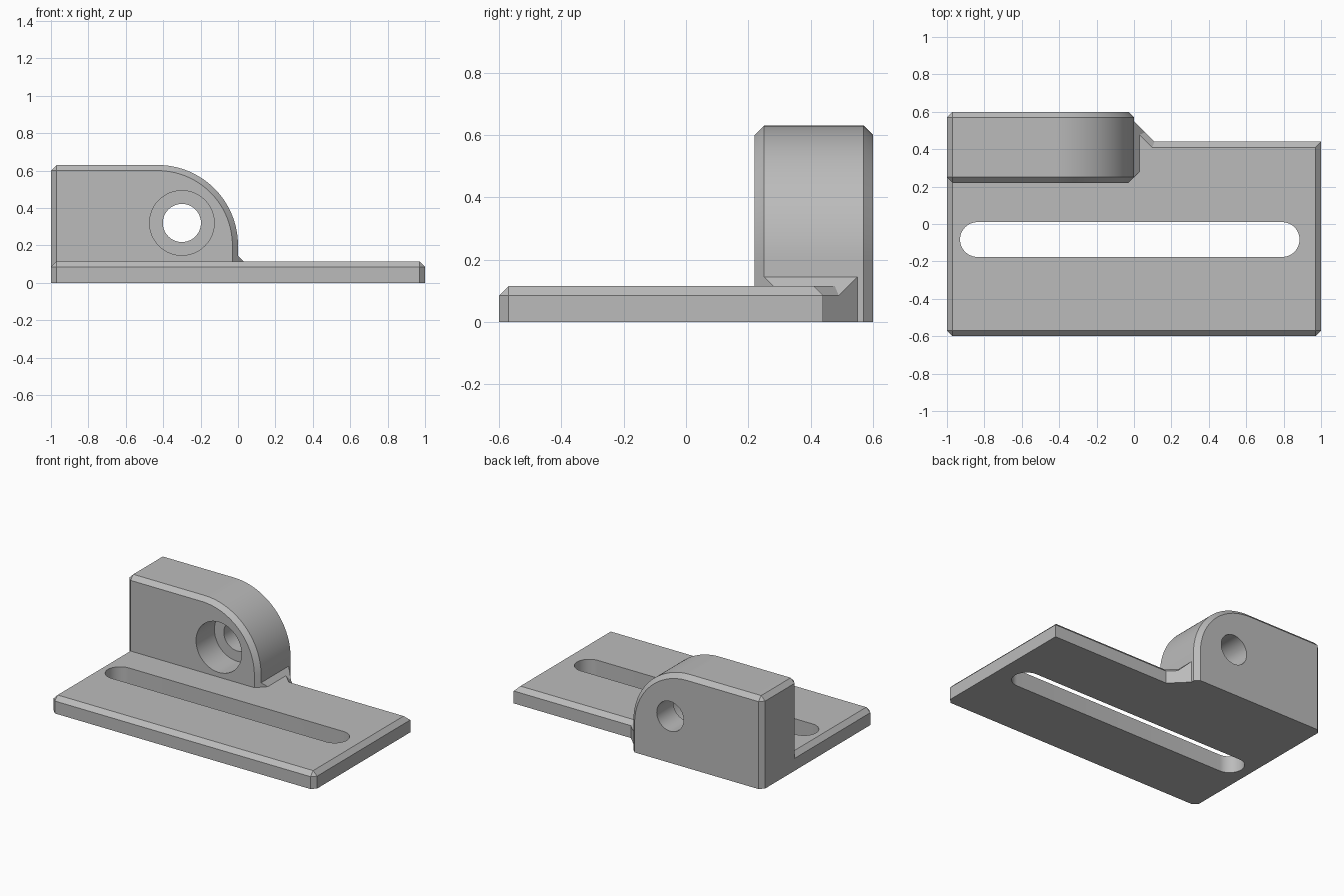
import bpy, bmesh, math
from mathutils import Vector

cube = bpy.data.objects.get("Cube")
if cube:
    bpy.data.objects.remove(cube, do_unlink=True)

CH = 0.03          # chamfer size
SLAB = 0.115       # plate thickness

grey = bpy.data.materials.new("plain_grey")
grey.use_nodes = True
colour = (0.5, 0.5, 0.5, 1)
grey.diffuse_color = colour
grey.node_tree.nodes["Principled BSDF"].inputs["Base Color"].default_value = colour


def finish(bm, name):
    bmesh.ops.recalc_face_normals(bm, faces=bm.faces)
    mesh = bpy.data.meshes.new(name)
    bm.to_mesh(mesh)
    bm.free()
    mesh.materials.append(grey)
    ob = bpy.data.objects.new(name, mesh)
    bpy.context.collection.objects.link(ob)
    return ob


def prism(points, direction, name, bevel_rule=None):
    """Extrude a closed outline and chamfer the edges chosen by a rule."""
    bm = bmesh.new()
    face = bm.faces.new([bm.verts.new(p) for p in points])
    ext = bmesh.ops.extrude_face_region(bm, geom=[face])
    moved = [g for g in ext["geom"] if isinstance(g, bmesh.types.BMVert)]
    bmesh.ops.translate(bm, verts=moved, vec=direction)
    bmesh.ops.recalc_face_normals(bm, faces=bm.faces)
    if bevel_rule:
        edges = [e for e in bm.edges if bevel_rule(e.verts[0].co, e.verts[1].co)]
        bmesh.ops.bevel(bm, geom=edges, offset=CH, offset_type='OFFSET',
                        segments=1, affect='EDGES', profile=0.5)
    return finish(bm, name)


def arc(cx, cy, r, start, end, steps):
    angles = [math.radians(start + (end - start) * i / steps) for i in range(steps + 1)]
    return [(cx + r * math.cos(a), cy + r * math.sin(a)) for a in angles]


def near(a, b):
    return abs(a - b) < 1e-4


def combine(target, other, operation):
    mod = target.modifiers.new(operation.lower(), 'BOOLEAN')
    mod.operation, mod.solver, mod.object = operation, 'EXACT', other
    bpy.context.view_layer.objects.active = target
    bpy.ops.object.modifier_apply(modifier=mod.name)
    bpy.data.objects.remove(other, do_unlink=True)


# Base plate with a diagonal gusset behind the lug
outline = [(-1, -0.6), (1, -0.6), (1, 0.44), (0.11, 0.44), (0, 0.55), (-1, 0.55)]


def plate_edges(a, b):
    top = near(a.z, SLAB) and near(b.z, SLAB)
    front_corner = near(a.y, -0.6) and near(b.y, -0.6) and near(a.x, b.x)
    return top or front_corner


bracket = prism([(x, y, 0) for x, y in outline], Vector((0, 0, SLAB)),
                "mounting_bracket", plate_edges)

# Upright lug with one rounded shoulder
profile = [(-1, 0), (0, 0)] + arc(-0.43, 0.2, 0.43, 0, 90, 32) + [(-1, 0.63)]


def lug_edges(a, b):
    rim = near(a.y, b.y) and max(a.z, b.z) > 0.01
    end_top = near(a.x, -1) and near(b.x, -1) and near(a.z, 0.63) and near(b.z, 0.63)
    return rim or end_top


lug = prism([(x, 0.22, z) for x, z in profile], Vector((0, 0.38, 0)), "lug", lug_edges)
combine(bracket, lug, 'UNION')

# Sloped weld strip where the lug meets the plate
bm = bmesh.new()
for x in (-0.02, 0, 0.06):
    top = SLAB + CH - max(x, 0)
    for y in (0.25 + max(x, 0), 0.55 - max(x, 0)):
        for z in (0.05, top):
            bm.verts.new((x, y, z))
bmesh.ops.convex_hull(bm, input=bm.verts)
combine(bracket, finish(bm, "weld_strip"), 'UNION')

# Adjustment slot through the plate
slot = arc(0.792, -0.083, 0.093, -90, 90, 24) + arc(-0.837, -0.083, 0.093, 90, 270, 24)
combine(bracket, prism([(x, y, -0.1) for x, y in slot], Vector((0, 0, 0.4)), "slot"),
        'DIFFERENCE')

# Bolt hole and its counterbore from the front
for radius, start, depth in ((0.102, 0.1, 0.7), (0.173, 0.1, 0.32)):
    ring = arc(-0.3, 0.32, radius, 0, 360, 48)[:-1]
    combine(bracket, prism([(x, start, z) for x, z in ring], Vector((0, depth, 0)), "bore"),
            'DIFFERENCE')

# Smooth the round walls, keep the chamfers crisp
bpy.ops.object.select_all(action='DESELECT')
bracket.select_set(True)
bpy.context.view_layer.objects.active = bracket
bpy.ops.object.shade_smooth_by_angle(angle=math.radians(25))
